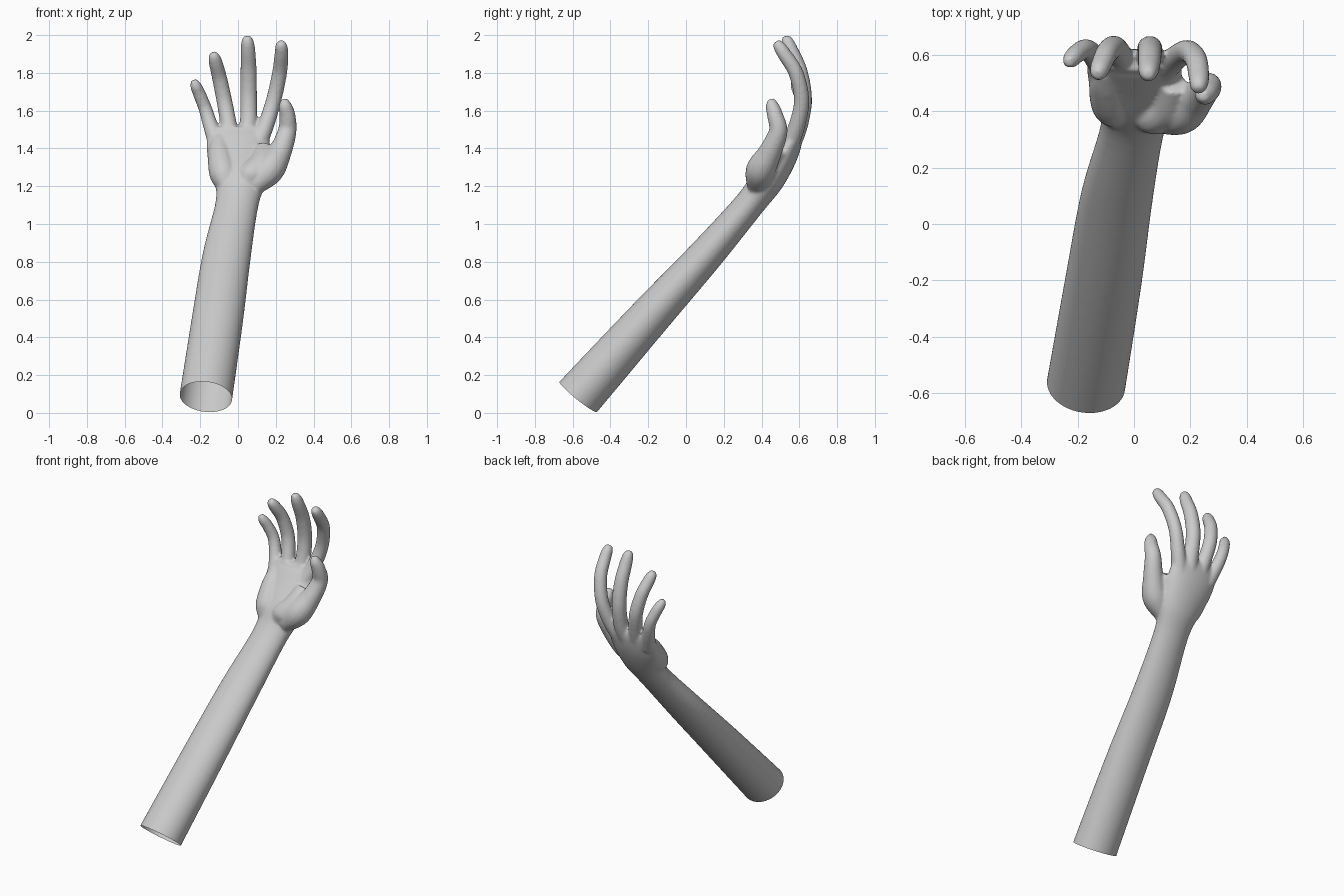
import bpy, bmesh, math
from mathutils import Vector

if "Cube" in bpy.data.objects:
    bpy.data.objects.remove(bpy.data.objects["Cube"])


def spline(points, steps):
    """Catmull-Rom through rows of (x, y, z, half width, half thickness)."""
    rows = [Vector(p) for p in points]
    rows = [rows[0] * 2 - rows[1]] + rows + [rows[-1] * 2 - rows[-2]]
    out = []
    for i in range(1, len(rows) - 2):
        a, b, c, d = rows[i - 1:i + 3]
        for s in range(steps):
            t = s / steps
            out.append(0.5 * (2 * b + (c - a) * t + (2 * a - 5 * b + 4 * c - d) * t * t
                              + (3 * b - a - 3 * c + d) * t ** 3))
    return out + [rows[-2]]


def loft(bm, points, sides=24, steps=6):
    """Closed tube with elliptical sections along a smooth path."""
    rows = spline(points, steps)
    rings = []
    for i, r in enumerate(rows):
        ahead, behind = rows[min(i + 1, len(rows) - 1)], rows[max(i - 1, 0)]
        t = (Vector(ahead[:3]) - Vector(behind[:3])).normalized()
        u = Vector((1, 0, 0))
        u = (u - t * u.dot(t)).normalized()
        v = t.cross(u)
        ring = []
        for k in range(sides):
            a = 2 * math.pi * k / sides
            ring.append(bm.verts.new(Vector(r[:3]) + u * r[3] * math.cos(a) + v * r[4] * math.sin(a)))
        rings.append(ring)
    for p, q in zip(rings, rings[1:]):
        for k in range(sides):
            n = (k + 1) % sides
            bm.faces.new((p[k], p[n], q[n], q[k]))
    bm.faces.new(rings[0][::-1])
    bm.faces.new(rings[-1])


def finger(bm, path):
    loft(bm, [(x, y, z, r, r) for x, y, z, r in path], 16)


bm = bmesh.new()

# forearm, wrist and palm (starts below the cut end)
loft(bm, [(-.188, -.67, -.03, .141, .130), (-.17, -.57, .085, .140, .128),
          (-.108, -.2, .5, .136, .110), (-.06, .1, .83, .128, .093),
          (-.005, .34, 1.11, .114, .08), (.01, .435, 1.24, .142, .088),
          (.003, .515, 1.36, .165, .075), (.0, .567, 1.46, .165, .054),
          (.0, .58, 1.51, .14, .035)], 32)

# heel pads of the palm
finger(bm, [(-.06, .37, 1.19, .04), (-.075, .42, 1.26, .075), (-.095, .5, 1.37, .065), (-.1, .55, 1.45, .04)])
finger(bm, [(.03, .35, 1.19, .03), (.06, .385, 1.24, .075), (.12, .42, 1.31, .07), (.14, .5, 1.4, .05)])

# thumb
finger(bm, [(.08, .375, 1.2, .055), (.165, .395, 1.285, .078), (.222, .445, 1.38, .062),
            (.26, .488, 1.49, .05), (.262, .473, 1.57, .043), (.25, .457, 1.625, .036), (.245, .452, 1.662, .018)])

# index, middle, ring and little fingers
finger(bm, [(.1, .545, 1.41, .05), (.15, .59, 1.53, .044), (.19, .612, 1.66, .041), (.22, .582, 1.8, .04),
            (.23, .52, 1.9, .037), (.229, .49, 1.945, .031), (.228, .475, 1.965, .018)])
finger(bm, [(.04, .555, 1.41, .05), (.055, .602, 1.53, .046), (.056, .622, 1.67, .045), (.056, .6, 1.81, .043),
            (.053, .555, 1.92, .039), (.05, .535, 1.97, .032), (.049, .528, 1.995, .018)])
finger(bm, [(-.03, .555, 1.41, .05), (-.05, .6, 1.53, .044), (-.072, .626, 1.65, .042), (-.097, .605, 1.77, .04),
            (-.117, .56, 1.85, .037), (-.126, .538, 1.885, .031), (-.13, .528, 1.908, .018)])
finger(bm, [(-.105, .55, 1.41, .05), (-.145, .6, 1.52, .04), (-.173, .62, 1.61, .036), (-.205, .602, 1.69, .034),
            (-.224, .582, 1.733, .03), (-.234, .573, 1.762, .017)])

bmesh.ops.recalc_face_normals(bm, faces=bm.faces)
mesh = bpy.data.meshes.new("forearm_and_hand")
bm.to_mesh(mesh)
bm.free()
arm = bpy.data.objects.new("forearm_and_hand", mesh)
bpy.context.collection.objects.link(arm)

# melt the parts into one smooth skin
fuse = arm.modifiers.new("fuse", 'REMESH')
fuse.mode = 'VOXEL'
fuse.voxel_size = 0.008
soften = arm.modifiers.new("soften", 'SMOOTH')
soften.factor = 0.5
soften.iterations = 8
skin = bpy.data.meshes.new_from_object(arm.evaluated_get(bpy.context.evaluated_depsgraph_get()))
arm.modifiers.clear()
arm.data = skin

# open cut at the elbow end
bm = bmesh.new()
bm.from_mesh(skin)
bmesh.ops.bisect_plane(bm, geom=bm.verts[:] + bm.edges[:] + bm.faces[:], plane_co=(-.17, -.57, .085),
                       plane_no=Vector((.11, .62, .77)), clear_inner=True)
bm.to_mesh(skin)
bm.free()

for p in skin.polygons:
    p.use_smooth = True

grey = bpy.data.materials.new("light_grey")
grey.diffuse_color = (.6, .6, .6, 1)
grey.use_nodes = True
grey.node_tree.nodes["Principled BSDF"].inputs["Base Color"].default_value = grey.diffuse_color
skin.materials.clear()
skin.materials.append(grey)
